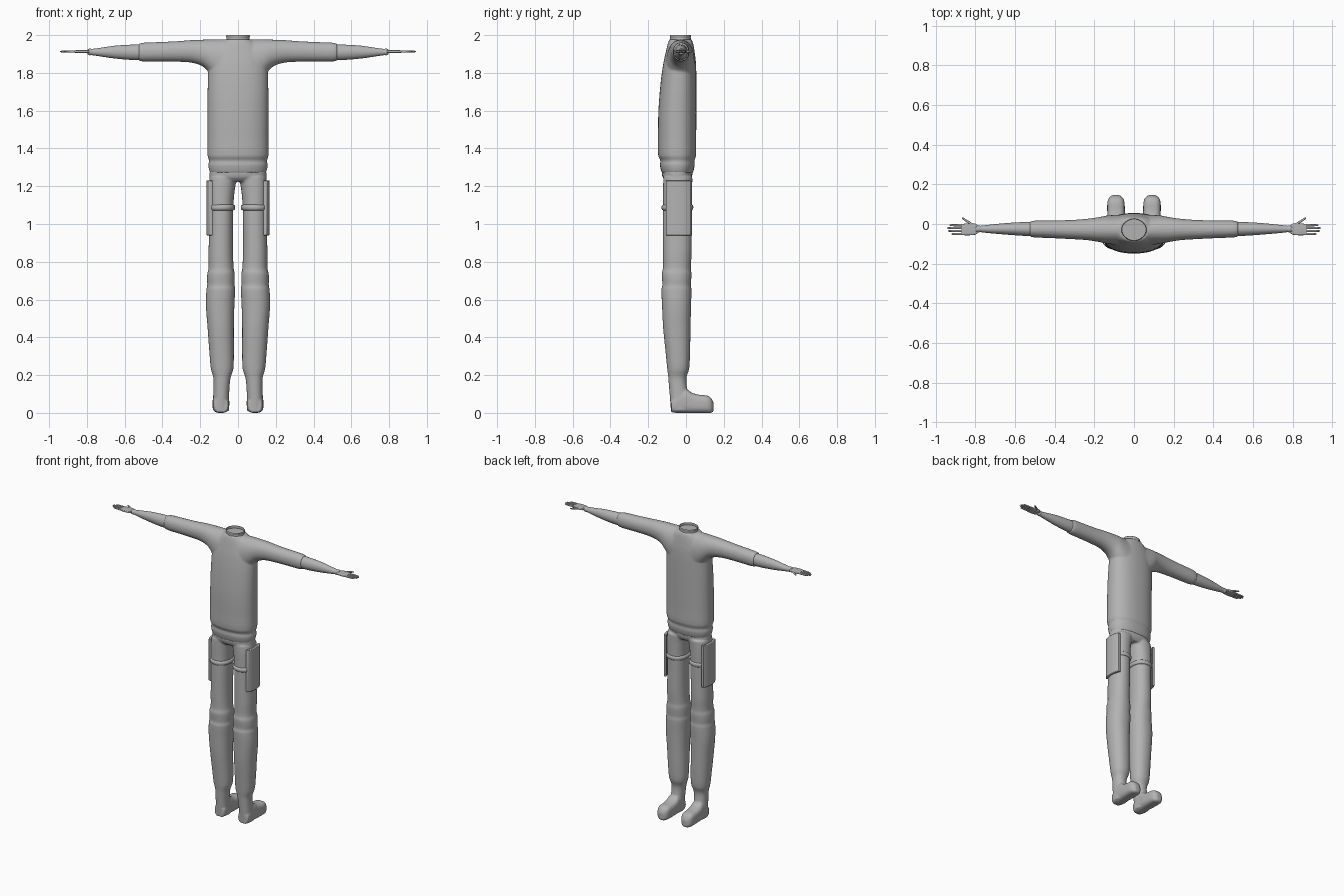
import bpy, bmesh, math
from mathutils import Matrix, Vector

grey = bpy.data.materials.new("plain grey")
grey.diffuse_color = (0.45, 0.45, 0.45, 1)


def smooth_rings(rings, sub):
    """Catmull-Rom interpolation of ring parameters."""
    out = []
    for i in range(len(rings) - 1):
        p0, p1 = rings[max(i - 1, 0)], rings[i]
        p2, p3 = rings[i + 1], rings[min(i + 2, len(rings) - 1)]
        for k in range(sub):
            t = k / sub
            h = p2[0] - p1[0]
            row = []
            for a, b, c, d in zip(p0, p1, p2, p3):
                m1 = (c - a) / max(p2[0] - p0[0], 1e-6) * h
                m2 = (d - b) / max(p3[0] - p1[0], 1e-6) * h
                row.append((2*t**3 - 3*t*t + 1)*b + (t**3 - 2*t*t + t)*m1
                           + (3*t*t - 2*t**3)*c + (t**3 - t*t)*m2)
            out.append(row)
    out.append(rings[-1])
    return out


def loft(bm, rings, axis, power=2.2, n=32, sub=3, mirror=False, matrix=None):
    """Rings are (position, a_min, a_max, b_min, b_max); superellipse sections."""
    for side in ((1, -1) if mirror else (1,)):
        loops = []
        for t, a0, a1, b0, b1 in smooth_rings(rings, sub):
            loop = []
            for i in range(n):
                w = 2 * math.pi * i / n
                c, s = math.cos(w), math.sin(w)
                a = (a0 + a1)/2 + (a1 - a0)/2 * math.copysign(abs(c)**(2/power), c)
                b = (b0 + b1)/2 + (b1 - b0)/2 * math.copysign(abs(s)**(2/power), s)
                p = Vector({'X': (t, a, b), 'Y': (a, t, b), 'Z': (a, b, t)}[axis])
                if matrix:
                    p = matrix @ p
                p.x *= side
                loop.append(bm.verts.new(p))
            loops.append(loop)
        for l, m in zip(loops, loops[1:]):
            for i in range(n):
                j = (i + 1) % n
                bm.faces.new((l[i], l[j], m[j], m[i]))
        bm.faces.new(loops[0])
        bm.faces.new(loops[-1])


def finish(name, bm, voxel=0, smooth=3, angle=50):
    bmesh.ops.recalc_face_normals(bm, faces=bm.faces)
    me = bpy.data.meshes.new(name)
    bm.to_mesh(me)
    bm.free()
    ob = bpy.data.objects.new(name, me)
    bpy.context.collection.objects.link(ob)
    me.materials.append(grey)
    bpy.ops.object.select_all(action='DESELECT')
    ob.select_set(True)
    bpy.context.view_layer.objects.active = ob
    if voxel:  # fuse overlapping lofts into one soft skin
        r = ob.modifiers.new("fuse", 'REMESH')
        r.mode, r.voxel_size, r.use_smooth_shade = 'VOXEL', voxel, True
        s = ob.modifiers.new("soften", 'SMOOTH')
        s.factor, s.iterations = 0.5, smooth
        bpy.ops.object.shade_smooth()
    else:
        bpy.ops.object.shade_smooth_by_angle(angle=math.radians(angle))
    return ob


# Shirt: torso, hem folds and sleeves
bm = bmesh.new()
loft(bm, [(1.27, -.148, .148, -.128, .036), (1.29, -.154, .154, -.134, .042),
          (1.315, -.157, .157, -.138, .046), (1.335, -.153, .153, -.135, .044),
          (1.36, -.161, .161, -.147, .053), (1.45, -.161, .161, -.148, .054),
          (1.6, -.161, .161, -.146, .055), (1.75, -.160, .160, -.134, .055),
          (1.85, -.155, .155, -.120, .053), (1.91, -.135, .135, -.107, .046),
          (1.955, -.100, .100, -.096, .038), (1.978, -.070, .070, -.088, .030)], 'Z', 2.3, n=48)
loft(bm, [(0, -.11, .05, 1.70, 1.978), (.09, -.105, .046, 1.73, 1.978),
          (.14, -.098, .042, 1.785, 1.977), (.18, -.090, .034, 1.83, 1.976),
          (.24, -.081, .026, 1.853, 1.974), (.32, -.076, .020, 1.859, 1.968),
          (.42, -.071, .018, 1.860, 1.963), (.50, -.068, .017, 1.860, 1.960),
          (.525, -.064, .013, 1.864, 1.955)], 'X', 2.1, mirror=True)
finish("shirt", bm, 0.006, 4)

# Open collar, folding inward to a sunken floor
bm = bmesh.new()
loft(bm, [(1.965, -.066, .066, -.086, .028), (1.985, -.061, .061, -.084, .025),
          (1.996, -.064, .064, -.086, .027), (2.0, -.061, .061, -.083, .025)], 'Z', 1.9, n=40)
top = max(bm.faces, key=lambda f: f.calc_center_median().z)
bmesh.ops.inset_region(bm, faces=[top], thickness=0.008)
bmesh.ops.translate(bm, verts=top.verts, vec=(0, 0, -0.018))
finish("collar", bm)

# Trousers: hips, legs with knee folds, and feet
bm = bmesh.new()
loft(bm, [(1.225, -.135, .135, -.105, .018), (1.25, -.150, .150, -.125, .032),
          (1.30, -.147, .147, -.128, .036)], 'Z', 2.3, n=48)
loft(bm, [(0.01, .048, .132, -.080, .02), (.08, .047, .131, -.085, .015),
          (.15, .044, .129, -.091, .003), (.19, .038, .131, -.094, .003),
          (.23, .025, .143, -.099, .016), (.30, .022, .150, -.106, .021),
          (.45, .022, .161, -.121, .024), (.57, .019, .170, -.127, .027),
          (.655, .015, .167, -.130, .029), (.675, .018, .163, -.125, .026),
          (.71, .017, .164, -.127, .028), (.74, .018, .162, -.128, .029),
          (.765, .023, .156, -.122, .026), (.85, .026, .156, -.122, .030),
          (1.0, .026, .152, -.122, .031), (1.12, .023, .154, -.121, .032),
          (1.20, .014, .155, -.121, .033), (1.25, .002, .150, -.12, .034)],
     'Z', 2.2, sub=4, mirror=True)
loft(bm, [(-.078, .054, .126, .004, .07), (-.05, .048, .132, 0, .10),
          (0, .047, .133, 0, .125), (.03, .046, .134, 0, .107),
          (.07, .046, .135, 0, .096), (.11, .048, .134, 0, .092),
          (.132, .056, .126, 0, .080), (.146, .074, .108, .008, .055)],
     'Y', 3, mirror=True)
finish("trousers_and_feet", bm, 0.006, 3)

# Forearms with wrist cuffs
bm = bmesh.new()
loft(bm, [(.49, -.062, .010, 1.868, 1.952), (.55, -.060, .010, 1.868, 1.950),
          (.65, -.053, .004, 1.876, 1.944), (.74, -.045, -.005, 1.889, 1.931),
          (.775, -.041, -.009, 1.894, 1.927), (.785, -.043, -.007, 1.893, 1.929),
          (.797, -.040, -.012, 1.899, 1.924)], 'X', 2, n=24, mirror=True)
finish("forearms", bm)

# Hands: flat palm, four fingers, angled thumb
bm = bmesh.new()
loft(bm, [(.788, -.046, -.008, 1.905, 1.920), (.80, -.054, .002, 1.905, 1.921),
          (.84, -.057, .003, 1.905, 1.921), (.868, -.056, .000, 1.907, 1.919)],
     'X', 4, n=24, mirror=True)


def finger(length, matrix):
    loft(bm, [(0, -.006, .006, -.006, .006), (length*.6, -.0055, .0055, -.0055, .0055),
              (length*.9, -.0045, .0045, -.0045, .0045), (length, -.002, .002, -.002, .002)],
         'X', 2, n=10, sub=2, mirror=True, matrix=matrix)


for y, length in ((-.050, .060), (-.035, .078), (-.020, .082), (-.006, .070)):
    finger(length, Matrix.Translation((.86, y, 1.913)))
finger(.068, Matrix.Translation((.81, -.006, 1.913)) @ Matrix.Rotation(math.radians(33), 4, 'Z'))
finish("hands", bm)

# Thigh straps
bm = bmesh.new()
loft(bm, [(1.072, .024, .152, -.121, .031), (1.077, .017, .158, -.128, .037),
          (1.097, .016, .159, -.128, .038), (1.102, .024, .152, -.121, .032)],
     'Z', 2.2, n=40, sub=2, mirror=True)
finish("thigh_straps", bm)

# Curved thigh pouches on the outer sides
bm = bmesh.new()
for side in (1, -1):
    us = [i / 8 - 1 for i in range(17)]
    outline = [(.167 - .016*abs(u)**2.5, -.04 + .066*u) for u in us]
    outline += [(x - .018, -.04 + (y + .04)*.97) for x, y in reversed(outline)]
    f = bm.faces.new([bm.verts.new((side*x, y, .94)) for x, y in outline])
    ext = bmesh.ops.extrude_face_region(bm, geom=[f])
    bmesh.ops.translate(bm, vec=(0, 0, .29),
                        verts=[v for v in ext['geom'] if isinstance(v, bmesh.types.BMVert)])
pouch = finish("thigh_pouches", bm, angle=35)
bev = pouch.modifiers.new("soft edges", 'BEVEL')
bev.width, bev.segments, bev.limit_method = 0.003, 2, 'ANGLE'
